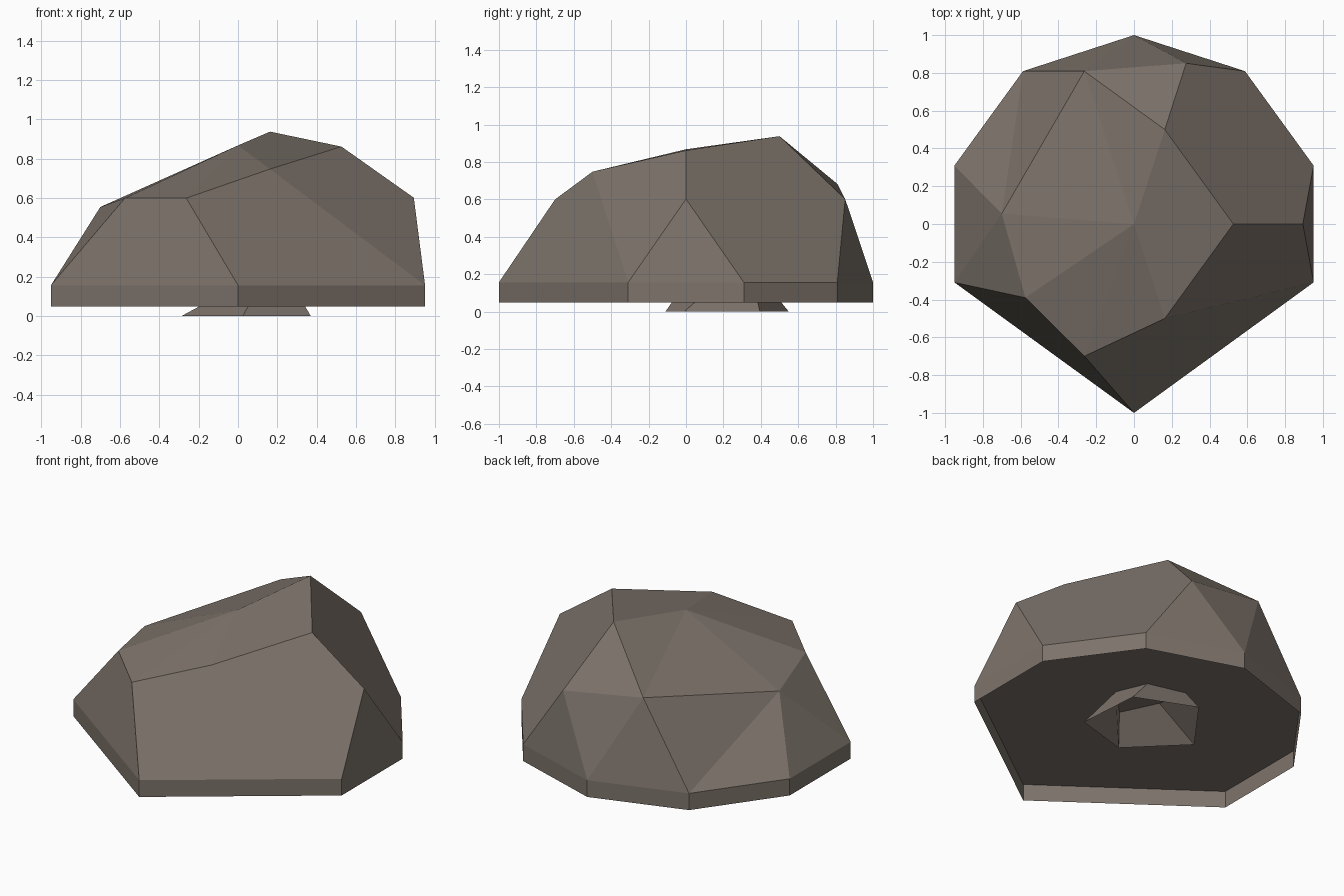
import bpy, bmesh, math

if "Cube" in bpy.data.objects:
    bpy.data.objects.remove(bpy.data.objects["Cube"])

stone = bpy.data.materials.new("warm grey stone")
stone.diffuse_color = (0.205, 0.172, 0.146, 1)
stone.use_nodes = True
stone.node_tree.nodes["Principled BSDF"].inputs["Base Color"].default_value = stone.diffuse_color

RIM_Z, SKIRT_Z = 0.157, 0.05


def finish(bm, name):
    me = bpy.data.meshes.new(name)
    bm.to_mesh(me)
    bm.free()
    me.materials.append(stone)
    ob = bpy.data.objects.new(name, me)
    bpy.context.collection.objects.link(ob)
    return ob


def band(name, low, high):
    """Open ring of flat faces between two loops of points."""
    bm = bmesh.new()
    a = [bm.verts.new(p) for p in low]
    b = [bm.verts.new(p) for p in high]
    n = len(a)
    for i in range(n):
        j = (i + 1) % n
        bm.faces.new((a[i], a[j], b[j], b[i]))
    return finish(bm, name)


# Rim: a ten-sided circle with the two front-side corners cut off
rim = [(math.cos(math.radians(t)), math.sin(math.radians(t)))
       for t in range(18, 378, 36) if t not in (234, 306)]

# Boulder corners: capitals are the upper corners, small letters the rim
corners = dict(zip("ABCFGHIKLM", [
    (0, 0, .868), (-.263, .809, .683), (-.7, .055, .555), (.526, 0, .862),
    (.163, -.5, .748), (-.575, -.39, .6), (-.263, -.7, .6), (.163, .5, .938),
    (.894, 0, .602), (.276, .851, .602)]))
corners.update(zip("abcdefgh", [(x, y, RIM_Z) for x, y in rim]))

# Boulder: cut facets over the rim, closed by a flat floor
facets = ("AGFK AKB ABC ACH AHI AIG KFLabM KMB Mbc BMc Bcd "
          "BdC deC Cef CfH HfgI IgG Ggh GhLF Lha hgfedcba")
bm = bmesh.new()
vert = {k: bm.verts.new(p) for k, p in corners.items()}
for f in facets.replace("IgG Ggh", "IghG").split():
    bm.faces.new([vert[k] for k in f])
bmesh.ops.recalc_face_normals(bm, faces=bm.faces)
finish(bm, "boulder")

# Skirt: thin open wall hanging below the rim
band("skirt", [(x, y, SKIRT_Z) for x, y in rim], [(x, y, RIM_Z) for x, y in rim])

# Foot: small open five-sided stone underneath, leaning inward up into the boulder
foot = [(.37, -.01), (.34, .395), (-.03, .55), (-.288, .2), (.024, -.11)]
top = [(.28, .17), (.2, .36), (-.04, .42), (0, .23), (.11, 0)]
band("foot_stone", [(x, y, 0) for x, y in foot], [(x, y, RIM_Z) for x, y in top])
